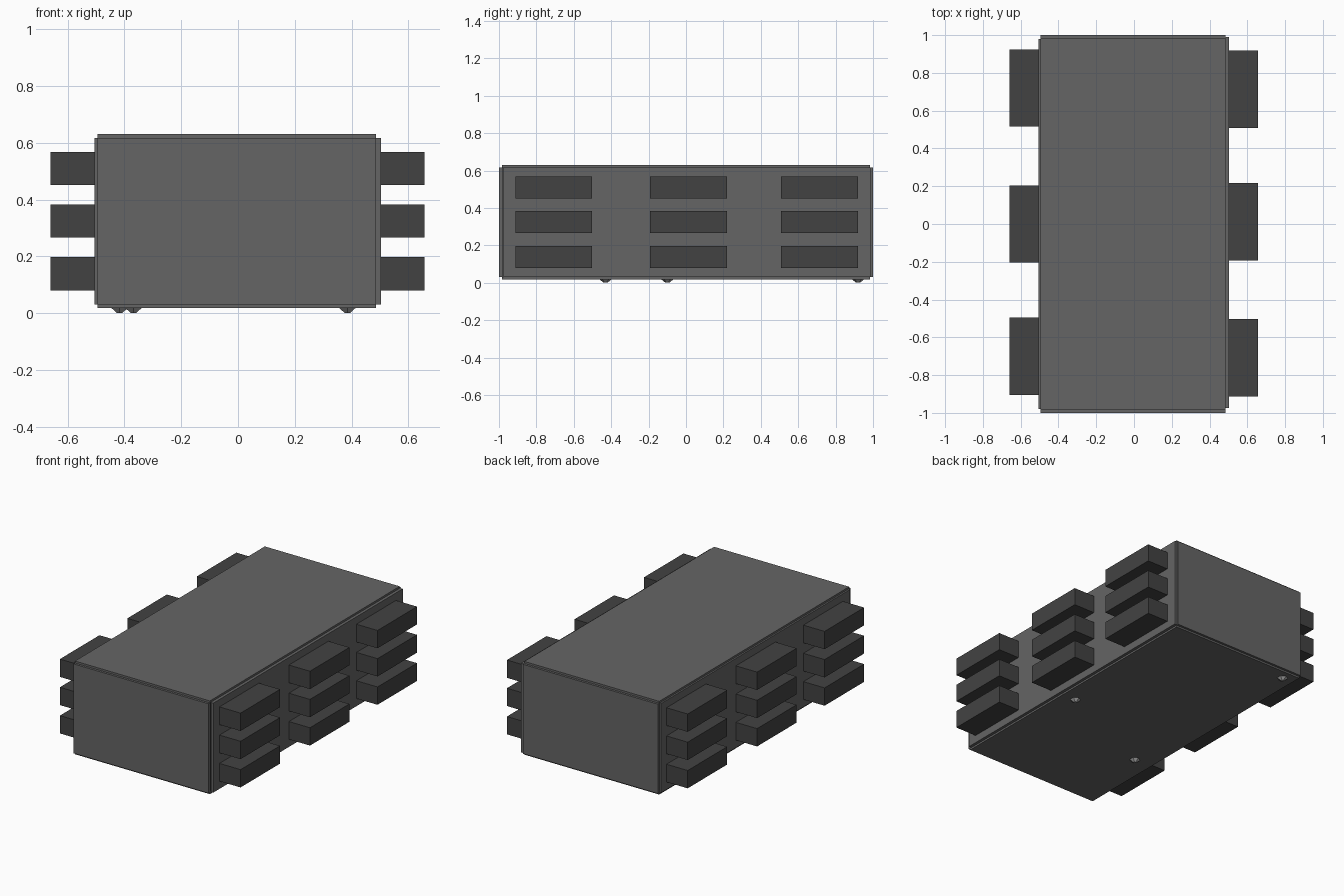
import bpy, bmesh
from mathutils import Matrix

if "Cube" in bpy.data.objects:
    bpy.data.objects.remove(bpy.data.objects["Cube"])


def material(name, value):
    m = bpy.data.materials.new(name)
    m.diffuse_color = (value, value, value, 1)
    m.use_nodes = True
    m.node_tree.nodes["Principled BSDF"].inputs["Base Color"].default_value = m.diffuse_color
    return m


BODY = material("body_grey", 0.13)
DARK = material("block_grey", 0.055)
FOOT = material("foot_grey", 0.4)


def finish(name, bm, mat):
    me = bpy.data.meshes.new(name)
    bm.to_mesh(me)
    bm.free()
    me.materials.append(mat)
    ob = bpy.data.objects.new(name, me)
    bpy.context.collection.objects.link(ob)
    return ob


def box(name, x, y, z, mat):
    bm = bmesh.new()
    size = [b - a for a, b in (x, y, z)]
    mid = [(a + b) / 2 for a, b in (x, y, z)]
    bmesh.ops.create_cube(bm, size=1, matrix=Matrix.Translation(mid) @ Matrix.Diagonal((*size, 1)))
    return finish(name, bm, mat)


# Case: a core wrapped in six slightly offset panels
px, pz = (-0.495, 0.485), (0.03, 0.617)
box("core", (-0.49, 0.48), (-0.975, 0.965), (0.035, 0.61), BODY)
box("top_panel", px, (-0.985, 0.985), (0.617, 0.63), BODY)
box("bottom_panel", px, (-0.985, 0.985), (0.018, 0.03), BODY)
box("front_panel", px, (-1.0, -0.98), pz, BODY)
box("back_panel", px, (0.98, 1.0), pz, BODY)
box("left_panel", (-0.506, -0.495), (-0.98, 0.98), pz, BODY)
box("right_panel", (0.485, 0.504), (-0.975, 0.99), pz, BODY)

# Side blocks: three columns of three on each side
rows = [0.08, 0.266, 0.451]
sides = {"left": ((-0.66, -0.5), (-0.905, -0.205, 0.515)),
         "right": ((0.5, 0.657), (-0.912, -0.192, 0.509))}
for side, (x, columns) in sides.items():
    for c, y in enumerate(columns):
        for r, z in enumerate(rows):
            box(f"{side}_block_{c}_{r}", x, (y, y + 0.41), (z, z + 0.117), DARK)

# Small tapered feet
for i, (x, y) in enumerate([(0.385, -0.1), (-0.368, -0.43), (-0.417, 0.92)]):
    bm = bmesh.new()
    bmesh.ops.create_cone(bm, cap_ends=True, segments=6, radius1=0.01, radius2=0.038,
                          depth=0.022, matrix=Matrix.Translation((x, y, 0.011)))
    finish(f"foot_{i}", bm, FOOT)
